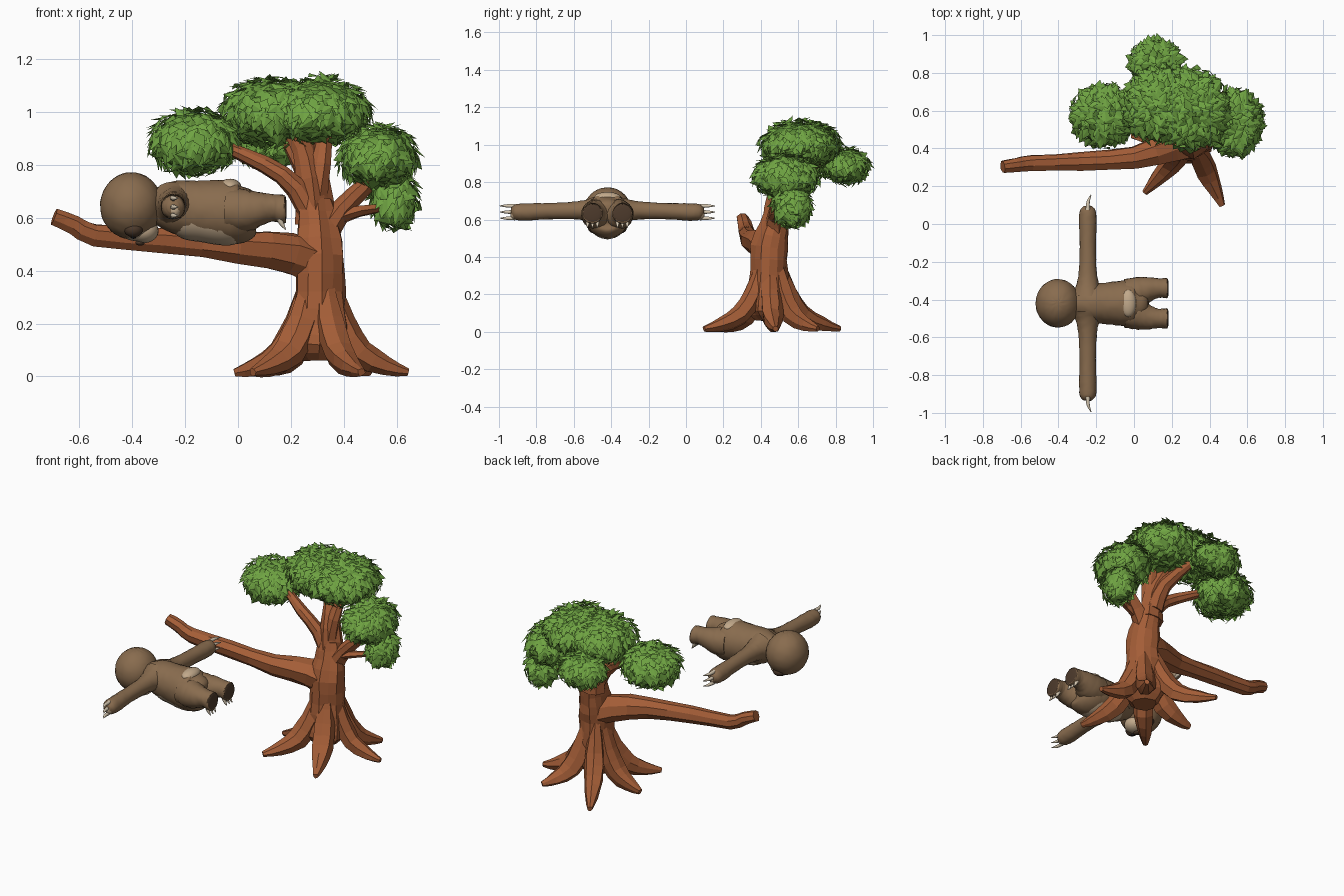
import bpy, bmesh, math, random
from mathutils import Vector

random.seed(4)
if "Cube" in bpy.data.objects:
    bpy.data.objects.remove(bpy.data.objects["Cube"], do_unlink=True)


def material(name, r, g, b):
    m = bpy.data.materials.new(name)
    m.use_nodes = True
    m.diffuse_color = (r, g, b, 1)
    m.node_tree.nodes["Principled BSDF"].inputs["Base Color"].default_value = (r, g, b, 1)
    return m


BARK = material("bark brown", .37, .11, .038)
LEAF = material("leaf green", .16, .37, .055)
SHADE = material("inner leaf green", .09, .23, .033)
FUR = material("fur brown", .25, .15, .077)
CREAM = material("pale fur", .54, .40, .26)
DARK = material("dark fur", .075, .043, .025)
CLAW = material("claw ivory", .68, .58, .44)
BLACK = material("eye black", .012, .01, .01)


def finish(name, bm, mat, smooth=False):
    bmesh.ops.recalc_face_normals(bm, faces=bm.faces)
    mesh = bpy.data.meshes.new(name)
    bm.to_mesh(mesh)
    bm.free()
    obj = bpy.data.objects.new(name, mesh)
    bpy.context.collection.objects.link(obj)
    mesh.materials.append(mat)
    if smooth:
        bpy.ops.object.select_all(action='DESELECT')
        obj.select_set(True)
        bpy.context.view_layer.objects.active = obj
        bpy.ops.object.shade_smooth_by_angle(angle=math.radians(50))


def spline(points, steps):
    """Catmull-Rom samples of (x, y, z, radius) points."""
    p = [Vector(q) for q in points]
    p = [p[0] * 2 - p[1]] + p + [p[-1] * 2 - p[-2]]
    out = []
    for a, b, c, d in zip(p, p[1:], p[2:], p[3:]):
        for i in range(steps):
            t = i / steps
            out.append(.5 * (2 * b + (c - a) * t + (2 * a - 5 * b + 4 * c - d) * t * t
                             + (3 * b - a - 3 * c + d) * t ** 3))
    return out + [p[-2]]


def tube(name, points, mat, sides=20, steps=4, ridge=0, jitter=0, smooth=True):
    """Round or ridged tapering tube along a curved path."""
    rings = spline(points, steps)
    ridges = [1 + random.uniform(-ridge, ridge) for _ in range(sides)]
    bm = bmesh.new()
    ref, loops = Vector((.31, .42, .85)), []
    for i, q in enumerate(rings):
        t = (rings[min(i + 1, len(rings) - 1)] - rings[max(i - 1, 0)]).xyz.normalized()
        ref = (ref - t * ref.dot(t)).normalized()
        side = t.cross(ref)
        loop = []
        for k in range(sides):
            a = math.tau * k / sides
            r = max(q.w, .002) * (ridges[k] + random.uniform(-jitter, jitter))
            loop.append(bm.verts.new(q.xyz + (ref * math.cos(a) + side * math.sin(a)) * r))
        loops.append(loop)
    for lo, hi in zip(loops, loops[1:]):
        for k in range(sides):
            j = (k + 1) % sides
            bm.faces.new((lo[k], lo[j], hi[j], hi[k]))
    bm.faces.new(loops[0])
    bm.faces.new(loops[-1])
    finish(name, bm, mat, smooth)


def ball(name, centre, radii, mat, seg=24, jitter=0, smooth=True):
    bm = bmesh.new()
    bmesh.ops.create_uvsphere(bm, u_segments=seg, v_segments=seg * 2 // 3, radius=1)
    for v in bm.verts:
        k = 1 + random.uniform(-jitter, jitter)
        v.co = Vector([c + r * a * k for c, r, a in zip(centre, radii, v.co)])
    finish(name, bm, mat, smooth)


def bark(name, points, sides=8, steps=2):
    tube(name, points, BARK, sides, steps, .16, .06, False)


# Trunk, narrowing below where the roots take over
bark("trunk", [(.30, .45, .06, .07), (.30, .45, .12, .125), (.31, .45, .2, .112),
               (.31, .45, .32, .1), (.31, .455, .45, .1), (.305, .48, .56, .08),
               (.295, .50, .66, .066)], 13)

# Roots spreading from the trunk
for i, (x, y) in enumerate([(.05, .16), (.47, .09), (.65, .48), (.50, .71), (.08, .83), (-.02, .47)]):
    d = Vector((x - .305, y - .45, 0))

    def on_root(f, z, r):
        return (.305 + d.x * f, .45 + d.y * f, z, r)
    bark(f"root_{i + 1}", [on_root(.12, .38, .03), on_root(.24, .21, .055), on_root(.45, .09, .055),
                           on_root(.74, .038, .037), on_root(.98, .016, .015)], 7)

# Long limb and upper branches
bark("long_limb", [(.31, .45, .42, .09), (.20, .42, .465, .088), (.0, .355, .49, .066),
                   (-.28, .335, .515, .052), (-.54, .325, .535, .047), (-.62, .315, .575, .042),
                   (-.695, .305, .605, .035)], 8)
bark("left_branch", [(.30, .48, .56, .06), (.22, .47, .71, .042), (.10, .48, .80, .035),
                     (-.08, .56, .88, .02)])
bark("centre_branch", [(.295, .49, .58, .07), (.28, .50, .74, .056), (.25, .55, .86, .04),
                       (.18, .60, .96, .025)])
bark("fork_branch", [(.29, .49, .68, .05), (.31, .50, .80, .04), (.33, .56, .94, .025)])
bark("back_branch", [(.29, .51, .64, .055), (.25, .56, .80, .04), (.16, .74, .93, .022)])
bark("right_branch", [(.32, .47, .52, .055), (.39, .48, .63, .04), (.48, .50, .72, .032),
                      (.55, .54, .80, .015)])
bark("low_right_branch", [(.38, .47, .60, .03), (.46, .48, .625, .024), (.58, .53, .64, .012)], 6)


def foliage(name, centre, radii):
    """Leafy clump: a dark core under broad folded pointed leaves."""
    ball(name + "_core", centre, [r * .82 for r in radii], SHADE, 14, .04, False)
    c = Vector(centre)
    a, b, h = radii
    count = int(950 * 4.19 * (a * b + a * h + b * h))
    bm = bmesh.new()
    for i in range(count):
        z = 1 - 2 * (i + .5) / count
        s, ang = math.sqrt(1 - z * z), i * 2.39996
        u = Vector((s * math.cos(ang), s * math.sin(ang), z))
        pos = c + Vector((u.x * a, u.y * b, u.z * h)) * random.uniform(.84, 1)
        n = Vector((u.x / a, u.y / b, u.z / h)).normalized()
        wander = Vector([random.uniform(-.7, .7) for _ in range(3)])
        tip = Vector((u.x * .4, u.y * .4, -.8)) + wander
        tip = (tip - n * tip.dot(n)).normalized() + n * random.uniform(0, .55)
        tip.normalize()
        wide = tip.cross(n).normalized()
        up = wide.cross(tip)
        size = random.uniform(.058, .08)
        base = pos - tip * size * .45
        mid = base + tip * size * .42 - up * size * .08
        v = [bm.verts.new(p) for p in (base, mid + wide * size * .32, base + tip * size,
                                       mid - wide * size * .32)]
        bm.faces.new((v[0], v[1], v[2]))
        bm.faces.new((v[0], v[2], v[3]))
    finish(name + "_leaves", bm, LEAF)


foliage("left_clump", (-.165, .575, .885), (.18, .18, .135))
foliage("crown_left", (.13, .63, 1.0), (.205, .21, .14))
foliage("crown_right", (.305, .61, 1.0), (.21, .225, .14))
foliage("back_clump", (.115, .855, .885), (.15, .135, .105))
foliage("right_clump", (.53, .535, .83), (.16, .19, .13))
foliage("low_right_clump", (.59, .57, .67), (.10, .115, .12))

# Sloth lying face down with arms spread
MID = -.42
tube("torso", [(-.31, MID, .645, .07), (-.24, MID, .64, .1), (-.15, MID, .63, .11),
               (-.05, MID, .622, .12), (.01, MID, .62, .115), (.055, MID, .63, .08),
               (.075, MID, .63, .03)], FUR, 36, 6, 0, .012)
tube("belly_patch", [(-.235, MID, .625, .055), (-.2, MID, .615, .094), (-.13, MID, .611, .104),
                     (-.05, MID, .605, .11), (-.01, MID, .606, .1), (.02, MID, .615, .05)],
     CREAM, 32, 5)
ball("rump_patch", (-.03, MID, .717), (.042, .072, .03), CREAM)
ball("head", (-.403, MID, .645), (.118, .128, .126), FUR, 40, .008)
ball("face", (-.388, MID, .622), (.09, .098, .11), CREAM, 32)
ball("muzzle", (-.355, MID, .55), (.055, .06, .046), CREAM)
ball("nose", (-.37, MID, .506), (.018, .022, .012), DARK, 14)


def claws(name, roots, bend, reach):
    """Three curved claws; each reaches out, then bends."""
    for i, root in enumerate(roots):
        a, d, e = Vector(root), Vector(reach), Vector(bend)
        path = [(a, .012), (a + d * .55 + e * .15, .009), (a + d + e, .002)]
        tube(f"{name}_{i + 1}", [(*p, r) for p, r in path], CLAW, 8, 3)


for side, s in (("left", 1), ("right", -1)):
    # Face details
    ball(side + "_eye_patch", (-.395, MID + s * .07, .556), (.036, .034, .03), DARK, 18)
    ball(side + "_eye", (-.395, MID + s * .062, .529), (.011, .011, .009), BLACK, 12)
    # Arm and hand
    tube(side + "_arm", [(-.245, MID + s * d, z, r) for d, z, r in (
        (.04, .65, .085), (.10, .65, .06), (.18, .648, .047), (.32, .645, .043), (.43, .64, .046),
        (.49, .64, .042), (.515, .64, .022))], FUR, 20, 5, 0, .03)
    ball(side + "_palm", (-.24, MID + s * .495, .628), (.024, .025, .027), CREAM, 14)
    claws(side + "_hand_claw", [(-.245, MID + s * .495, z) for z in (.607, .64, .673)],
          (.018, 0, 0), (0, s * .08, 0))
    # Leg, sole and toes
    y = MID + s * .08
    tube(side + "_leg", [(-.03, MID + s * .045, .628, .085), (.03, MID + s * .062, .627, .08),
                         (.075, MID + s * .075, .633, .066), (.12, y, .637, .053),
                         (.145, y, .636, .051), (.17, y, .632, .054),
                         (.178, y, .632, .05)], FUR, 20, 4, 0, .03)
    ball(side + "_sole", (.178, y, .632), (.006, .05, .05), DARK, 20)
    claws(side + "_foot_claw", [(.158, y + o, .595) for o in (-.026, 0, .026)],
          (.012, 0, -.01), (.01, 0, -.03))
